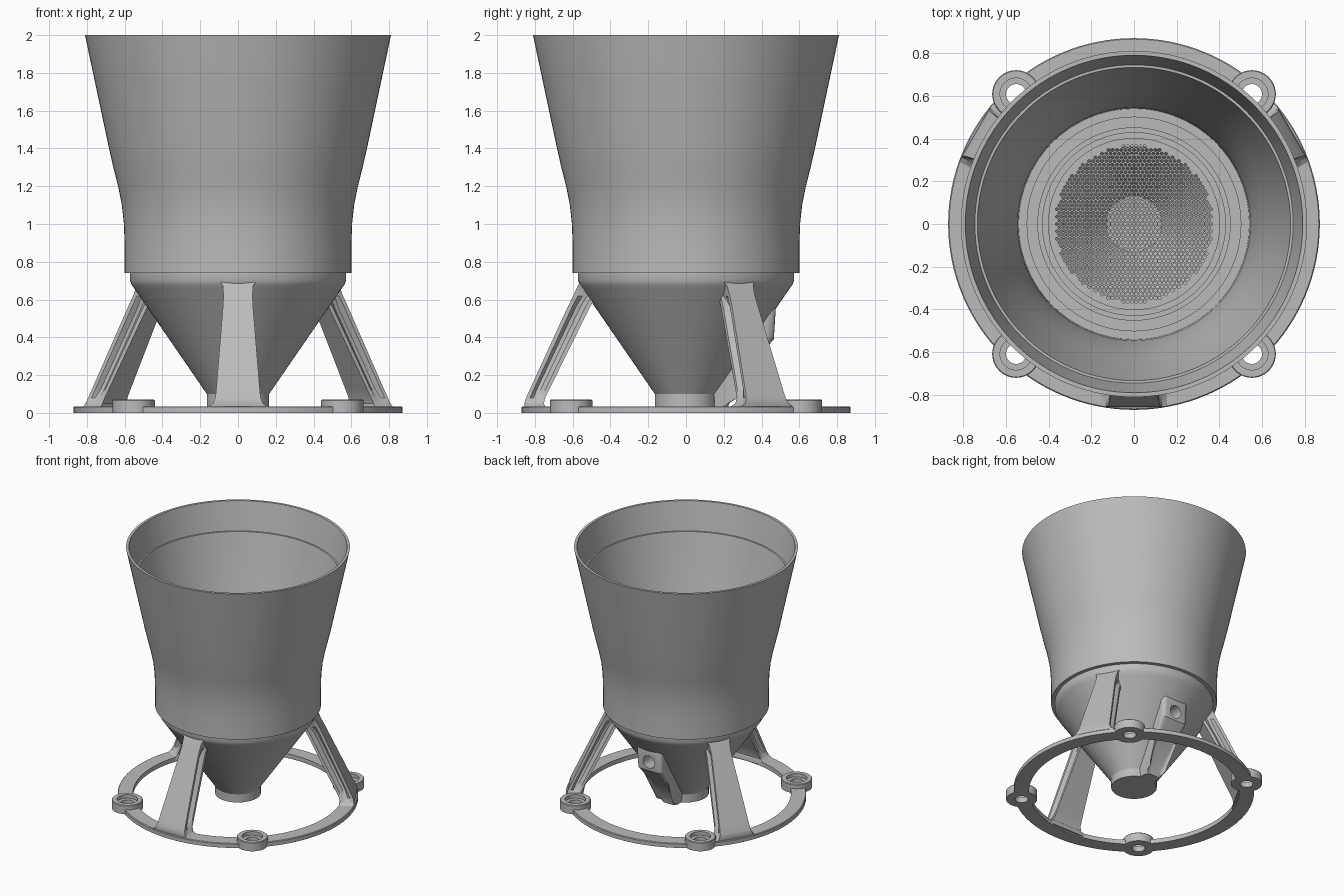
import bpy
import bmesh
import math
from mathutils import Matrix, Vector

if "Cube" in bpy.data.objects:
    bpy.data.objects.remove(bpy.data.objects["Cube"])

grey = bpy.data.materials.new("plain_grey")
grey.use_nodes = True
grey.diffuse_color = (0.5, 0.5, 0.5, 1)
grey.node_tree.nodes["Principled BSDF"].inputs["Base Color"].default_value = (0.5, 0.5, 0.5, 1)


def finish(name, bm, smooth=True):
    """Turn a bmesh into a shaded, coloured object."""
    bmesh.ops.recalc_face_normals(bm, faces=bm.faces)
    mesh = bpy.data.meshes.new(name)
    bm.to_mesh(mesh)
    bm.free()
    mesh.materials.append(grey)
    obj = bpy.data.objects.new(name, mesh)
    bpy.context.collection.objects.link(obj)
    if smooth:
        shade(obj)
    return obj


def activate(obj):
    bpy.ops.object.select_all(action="DESELECT")
    obj.select_set(True)
    bpy.context.view_layer.objects.active = obj


def shade(obj):
    activate(obj)
    bpy.ops.object.shade_smooth_by_angle(angle=math.radians(30))


def lathe(name, profile, centre=(0, 0), steps=96, closed=True):
    """Spin a (radius, z) profile around a vertical axis."""
    bm = bmesh.new()
    verts = [bm.verts.new((r, 0, z)) for r, z in profile]
    pairs = list(zip(verts, verts[1:]))
    if closed:
        pairs.append((verts[-1], verts[0]))
    edges = [bm.edges.new(p) for p in pairs]
    bmesh.ops.spin(bm, geom=verts + edges, angle=math.tau, steps=steps,
                   axis=(0, 0, 1), cent=(0, 0, 0), use_merge=True)
    bmesh.ops.remove_doubles(bm, verts=bm.verts, dist=1e-5)
    bmesh.ops.translate(bm, verts=bm.verts, vec=(*centre, 0))
    return finish(name, bm)


def drill(obj, centre, radius, depth, axis="Z"):
    """Cut a round hole with a temporary cylinder."""
    bm = bmesh.new()
    turn = Matrix.Rotation(math.pi / 2, 4, "X") if axis == "Y" else Matrix()
    bmesh.ops.create_cone(bm, cap_ends=True, segments=32, radius1=radius, radius2=radius,
                          depth=depth, matrix=Matrix.Translation(centre) @ turn)
    cutter = finish("cutter", bm, False)
    cutter.hide_render = True
    mod = obj.modifiers.new("hole", "BOOLEAN")
    mod.operation, mod.solver, mod.object = "DIFFERENCE", "EXACT", cutter
    activate(obj)
    bpy.ops.object.modifier_apply(modifier=mod.name)
    bpy.data.objects.remove(cutter)
    shade(obj)


# Flared upper hopper with inner ledge and stepped floor
lathe("hopper", [
    (0.6, 0.74), (0.6, 0.88), (0.604, 1.0), (0.615, 1.1), (0.635, 1.2), (0.66, 1.3),
    (0.685, 1.41), (0.81, 2), (0.79, 2), (0.745, 1.78), (0.733, 1.78), (0.65, 1.41),
    (0.615, 1.28), (0.585, 1.15), (0.56, 1.02), (0.545, 0.9), (0.54, 0.78), (0.5, 0.78),
    (0.5, 0.77), (0.45, 0.77), (0.45, 0.755), (0.43, 0.755), (0.43, 0.77), (0.4, 0.77),
    (0.4, 0.74)], steps=128)

# Lower cone with closed spout
cone = lathe("funnel_cone", [
    (0, 0.035), (0.165, 0.035), (0.165, 0.1), (0.55, 0.66), (0.564, 0.68), (0.572, 0.7),
    (0.572, 0.74), (0.53, 0.74), (0.53, 0.69), (0.13, 0.1), (0, 0.08)], closed=False)

# Perforated screen: hexagonal cells, open inside the screen radius
bm = bmesh.new()
pitch, top, bottom = 0.02, 0.762, 0.745
corners = [Vector((math.sin(a), math.cos(a), 0)) * pitch / math.sqrt(3)
           for a in (math.tau * k / 6 for k in range(6))]
for row in range(-25, 26):
    for col in range(-25, 26):
        c = Vector(((col + (row % 2) / 2) * pitch, row * pitch * math.sqrt(0.75), top))
        dist = c.xy.length
        if dist > 0.42:
            continue
        outer = [bm.verts.new(c + k) for k in corners]
        if dist > 0.37:
            bm.faces.new(outer)
            continue
        inner = [bm.verts.new(c + k * 0.65) for k in corners]
        low = [bm.verts.new((v.co.x, v.co.y, bottom)) for v in inner]
        for i in range(6):
            j = (i + 1) % 6
            bm.faces.new((outer[i], outer[j], inner[j], inner[i]))
            bm.faces.new((inner[i], inner[j], low[j], low[i]))
bmesh.ops.remove_doubles(bm, verts=bm.verts, dist=1e-4)
screen = finish("screen", bm, False)

# Base ring and four screw bosses
ring = lathe("base_ring", [(0.76, 0), (0.87, 0), (0.87, 0.03), (0.865, 0.035), (0.76, 0.035)], steps=128)
for sx in (-1, 1):
    for sy in (-1, 1):
        spot = (0.552 * sx, 0.608 * sy)
        drill(ring, (*spot, 0), 0.049, 0.2)
        lathe("screw_boss", [(0.047, 0), (0.112, 0), (0.112, 0.066), (0.108, 0.07),
                             (0.075, 0.07), (0.075, 0.042), (0.047, 0.042)], spot, 48)

# Three legs: grooved sections lofted from the ring up to the cone
# Each section: z, outer radius, inner radius, half width, groove depth
SECTIONS = [
    (0.01, 0.868, 0.762, 0.165, 0), (0.035, 0.868, 0.762, 0.155, 0),
    (0.05, 0.866, 0.764, 0.132, 0), (0.08, 0.855, 0.755, 0.12, 0.005),
    (0.13, 0.832, 0.73, 0.115, 0.03), (0.56, 0.632, 0.515, 0.08, 0.03),
    (0.62, 0.602, 0.48, 0.077, 0.005), (0.67, 0.58, 0.46, 0.08, 0),
    (0.7, 0.566, 0.46, 0.095, 0)]


def leg(angle):
    bm = bmesh.new()
    rings = []
    for z, ro, ri, w, g in SECTIONS:
        d = ro - ri
        half = [(w, ro), (w, ro - 0.2 * d), (w - g, ro - 0.4 * d),
                (w - g, ri + 0.4 * d), (w, ri + 0.2 * d), (w, ri)]
        outline = half + [(-t, r) for t, r in reversed(half)]
        rings.append([bm.verts.new((t, -math.sqrt(r * r - t * t), z)) for t, r in outline])
    for a, b in zip(rings, rings[1:]):
        for i in range(len(a)):
            j = (i + 1) % len(a)
            bm.faces.new((a[i], a[j], b[j], b[i]))
    bm.faces.new(rings[0])
    bm.faces.new(rings[-1])
    bmesh.ops.rotate(bm, verts=bm.verts, cent=(0, 0, 0), matrix=Matrix.Rotation(angle, 3, "Z"))
    finish("leg", bm)


for k in range(3):
    leg(k * math.tau / 3)

# Rear port housing: side profile widened towards the top, with a round hole
bm = bmesh.new()
side = [(0.1, 0.035), (0.225, 0.035), (0.235, 0.09), (0.36, 0.27), (0.465, 0.39),
        (0.475, 0.55), (0.465, 0.575), (0.36, 0.575)]
walls = []
for s in (-1, 1):
    walls.append([bm.verts.new((s * (0.06 + 0.055 * min(1, z / 0.4)), y, z)) for y, z in side])
    bm.faces.new(walls[-1])
for i in range(len(side)):
    j = (i + 1) % len(side)
    bm.faces.new((walls[0][i], walls[0][j], walls[1][j], walls[1][i]))
rims = [e for w in walls for e in bm.edges
        if e.verts[0] in w and e.verts[1] in w and min(v.co.y for v in e.verts) > 0.2]
bmesh.ops.bevel(bm, geom=rims, offset=0.035, segments=4, affect="EDGES", profile=0.5)
port = finish("port_housing", bm)
for part in (port, cone):
    drill(part, (0, 0.45, 0.46), 0.05, 0.26, "Y")
